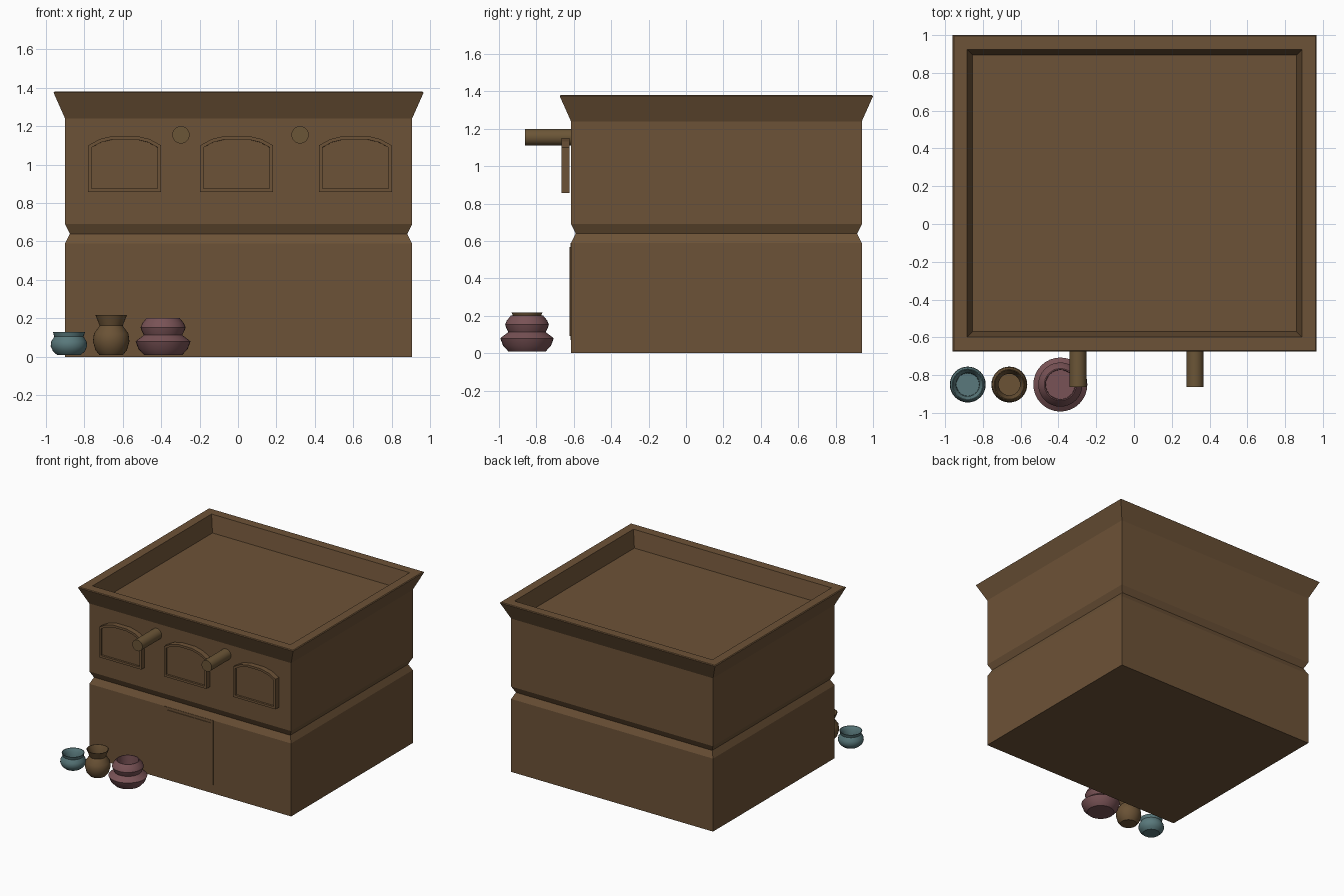
import bpy, bmesh, math
from mathutils import Vector

cube = bpy.data.objects.get("Cube")
if cube:
    bpy.data.objects.remove(cube, do_unlink=True)


def material(name, r, g, b):
    m = bpy.data.materials.new(name)
    m.use_nodes = True
    m.diffuse_color = (r, g, b, 1)
    bsdf = m.node_tree.nodes["Principled BSDF"]
    bsdf.inputs["Base Color"].default_value = (r, g, b, 1)
    bsdf.inputs["Roughness"].default_value = 0.9
    return m


MUD = material("mud brown", 0.152, 0.085, 0.038)
WOOD = material("beam wood", 0.148, 0.092, 0.038)
CLAY = material("brown clay", 0.145, 0.085, 0.036)
TEAL = material("teal glaze", 0.10, 0.19, 0.20)
ROSE = material("rose clay", 0.19, 0.085, 0.092)


def finish(name, bm, mat, smooth=False):
    bmesh.ops.recalc_face_normals(bm, faces=bm.faces[:])
    mesh = bpy.data.meshes.new(name)
    bm.to_mesh(mesh)
    bm.free()
    mesh.materials.append(mat)
    obj = bpy.data.objects.new(name, mesh)
    bpy.context.collection.objects.link(obj)
    if smooth:
        bpy.ops.object.select_all(action='DESELECT')
        obj.select_set(True)
        bpy.context.view_layer.objects.active = obj
        bpy.ops.object.shade_smooth_by_angle(angle=math.radians(40))
    return obj


def loft(bm, rings):
    """Join rings of equal length and cap both ends."""
    loops = [[bm.verts.new(p) for p in ring] for ring in rings]
    n = len(loops[0])
    for a, b in zip(loops, loops[1:]):
        for i in range(n):
            j = (i + 1) % n
            bm.faces.new((a[i], a[j], b[j], b[i]))
    bm.faces.new(loops[0][::-1])
    bm.faces.new(loops[-1])


# House: one rectangular section swept up through groove, cornice and roof well
def rect(offset, z):
    x0, x1 = -0.90 - offset, 0.906 + offset
    y0, y1 = -0.615 - offset, 0.94 + offset
    return [(x0, y0, z), (x1, y0, z), (x1, y1, z), (x0, y1, z)]


bm = bmesh.new()
loft(bm, [rect(o, z) for o, z in (
    (0, 0), (0, 0.59), (-0.025, 0.64), (0, 0.69), (0, 1.24),
    (0.058, 1.37), (0.06, 1.375), (0.054, 1.38), (-0.017, 1.38), (-0.045, 1.245))])
finish("house_walls", bm, MUD)


# Framed panels on the front: outline extruded, front inset, then stepped square
def panel(name, outline, front, back, border, step):
    bm = bmesh.new()
    loft(bm, [[(x, y, z) for x, z in outline] for y in (back, front)])
    bmesh.ops.recalc_face_normals(bm, faces=bm.faces[:])
    face = min(bm.faces, key=lambda f: f.calc_center_median().y)
    for thickness in (border, 0.0005):
        bmesh.ops.inset_region(bm, faces=[face], thickness=thickness,
                               use_even_offset=True)
    bmesh.ops.translate(bm, verts=face.verts[:], vec=Vector((0, step, 0)))
    finish(name, bm, MUD)


panel("door", [(-0.225, 0.07), (0.21, 0.07), (0.21, 0.59), (-0.225, 0.59)],
      -0.618, -0.60, 0.022, -0.004)

half_arch = [(0.19, 0.857), (0.19, 1.10), (0.13, 1.133), (0.06, 1.15)]
arch = half_arch + [(-x, z) for x, z in reversed(half_arch)]
for side, cx in (("right", -0.59), ("middle", -0.007), ("left", 0.611)):
    panel(side + "_window", [(cx + x, z) for x, z in arch],
          -0.665, -0.622, 0.018, 0.015)


# Round beams jutting from the upper storey
def circle(r, n=32):
    return [(r * math.cos(math.tau * i / n), r * math.sin(math.tau * i / n))
            for i in range(n)]


for side, cx in (("right", -0.297), ("left", 0.323)):
    bm = bmesh.new()
    loft(bm, [[(cx + u, y, 1.155 + v) for u, v in circle(0.045)]
              for y in (-0.862, -0.58)])
    finish(side + "_beam", bm, WOOD, smooth=True)


# Pots: lathed profiles of (radius, height), hollow at the mouth
def pot(name, cx, mat, profile):
    bm = bmesh.new()
    loft(bm, [[(cx + u, -0.85 + v, z) for u, v in circle(r)] for r, z in profile])
    finish(name, bm, mat, smooth=True)


pot("teal_pot", -0.88, TEAL, [
    (0.062, 0.01), (0.083, 0.028), (0.095, 0.055), (0.092, 0.08), (0.076, 0.105),
    (0.084, 0.13), (0.079, 0.13), (0.062, 0.105), (0.06, 0.05)])
pot("brown_jar", -0.66, CLAY, [
    (0.062, 0.01), (0.082, 0.035), (0.095, 0.08), (0.09, 0.12), (0.06, 0.162),
    (0.082, 0.217), (0.077, 0.217), (0.057, 0.165), (0.057, 0.08)])
pot("rose_pot", -0.39, ROSE, [
    (0.1, 0.01), (0.128, 0.04), (0.143, 0.08), (0.12, 0.098), (0.1, 0.113),
    (0.111, 0.135), (0.117, 0.153), (0.108, 0.175), (0.085, 0.203), (0.079, 0.203),
    (0.077, 0.13)])
